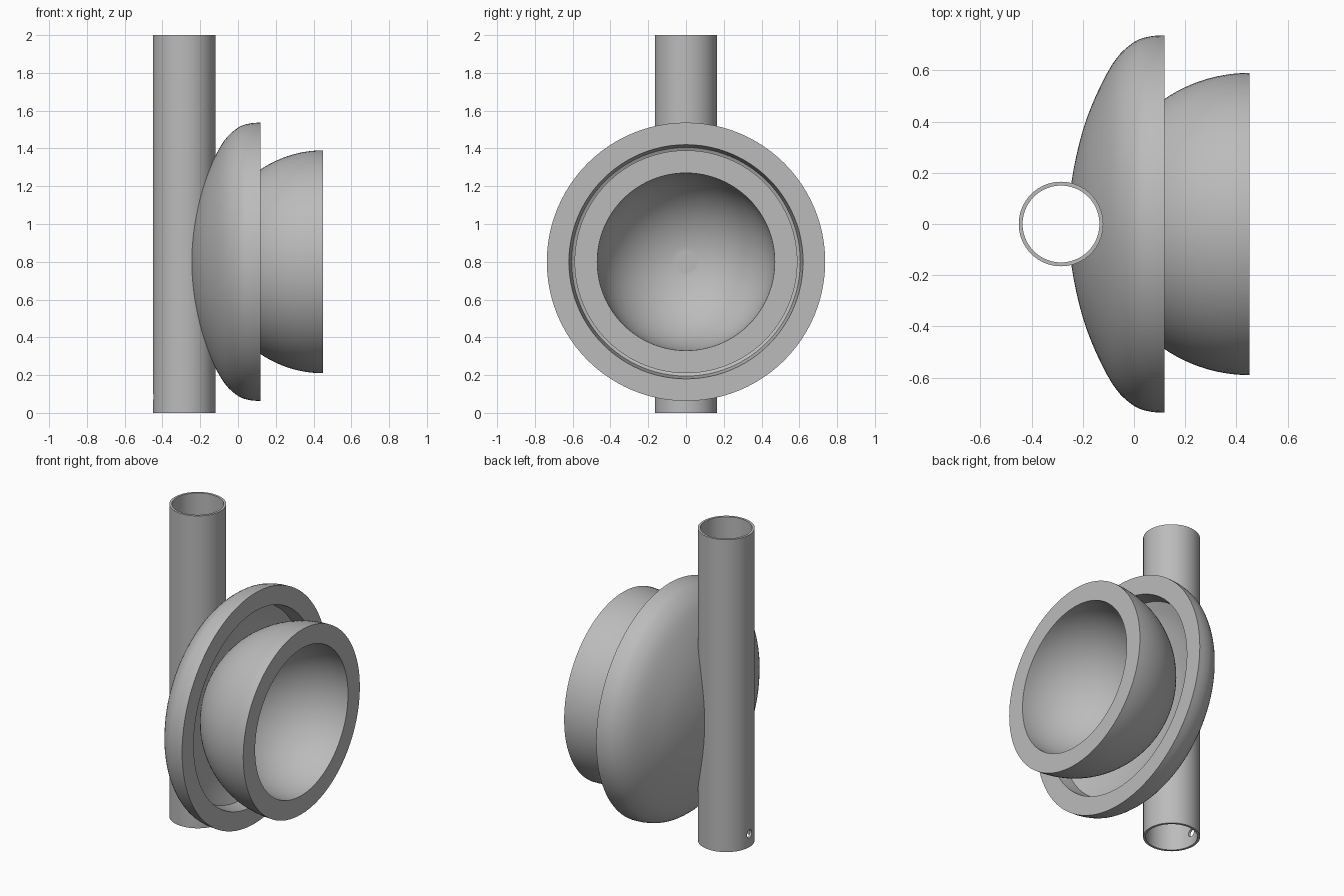
import bpy, math
from math import sin, cos, sqrt, radians

if "Cube" in bpy.data.objects:
    bpy.data.objects.remove(bpy.data.objects["Cube"])

AXIS_Z = 0.8        # height of the dish axis
TUBE_X = -0.285     # centre line of the tube
SEGS = 96

grey = bpy.data.materials.new("plain grey")
grey.use_nodes = True
colour = (0.50, 0.50, 0.50, 1)
grey.diffuse_color = colour
grey.node_tree.nodes["Principled BSDF"].inputs["Base Color"].default_value = colour


def revolve(name, profile, place, closed=False):
    """Turn (along, radius) points round an axis; place maps (along, u, v) to xyz."""
    verts, rings, faces = [], [], []
    for a, r in profile:
        n = 1 if r < 1e-6 else SEGS
        rings.append(range(len(verts), len(verts) + n))
        for k in range(n):
            t = 2 * math.pi * k / SEGS
            verts.append(place(a, r * cos(t), r * sin(t)))
    pairs = list(zip(rings, rings[1:]))
    if closed:
        pairs.append((rings[-1], rings[0]))
    for p, q in pairs:
        for k in range(SEGS):
            j = (k + 1) % SEGS
            loop = [p[k % len(p)], p[j % len(p)], q[j % len(q)], q[k % len(q)]]
            faces.append(list(dict.fromkeys(loop)))
    mesh = bpy.data.meshes.new(name)
    mesh.from_pydata(verts, [], faces)
    mesh.materials.append(grey)
    obj = bpy.data.objects.new(name, mesh)
    bpy.context.collection.objects.link(obj)
    bpy.ops.object.select_all(action='DESELECT')
    obj.select_set(True)
    bpy.context.view_layer.objects.active = obj
    bpy.ops.object.mode_set(mode='EDIT')
    bpy.ops.mesh.select_all(action='SELECT')
    bpy.ops.mesh.normals_make_consistent(inside=False)
    bpy.ops.object.mode_set(mode='OBJECT')
    bpy.ops.object.shade_smooth_by_angle(angle=radians(30))
    return obj


def along_x(a, u, v):
    return (a, u, AXIS_Z + v)


def along_z(a, u, v):
    return (TUBE_X + u, v, a)


def cut(target, cutter):
    mod = target.modifiers.new("cut", 'BOOLEAN')
    mod.operation = 'DIFFERENCE'
    mod.solver = 'EXACT'
    mod.object = cutter
    bpy.context.view_layer.objects.active = target
    bpy.ops.object.modifier_apply(modifier=mod.name)
    bpy.data.objects.remove(cutter)
    target.select_set(True)
    bpy.ops.object.shade_smooth_by_angle(angle=radians(30))


def smooth_path(points, steps=4):
    """Catmull-Rom curve through a few profile points."""
    out = []
    ext = [points[0]] + points + [points[-1]]
    for p0, p1, p2, p3 in zip(ext, ext[1:], ext[2:], ext[3:]):
        for s in range(steps):
            t = s / steps
            out.append(tuple(
                b + t * (c - a) / 2 + t * t * (a - 2.5 * b + 2 * c - d / 2)
                + t ** 3 * (1.5 * (b - c) + (d - a) / 2)
                for a, b, c, d in zip(p0, p1, p2, p3)))
    return out + [points[-1]]


# Upright tube, open at both ends, with a small hole near the foot
tube = revolve("tube", [(0, 0.165), (2, 0.165), (2, 0.15), (0, 0.15)], along_z, closed=True)
hole = revolve("hole_cutter", [(-0.5, 0), (-0.5, 0.025), (-0.38, 0.025), (-0.38, 0)],
               lambda a, u, v: (a, u, 0.085 + v))
cut(tube, hole)

# Wide saucer: rounded back, flat rim, shallow hollow
back = smooth_path([(-0.25, 0), (-0.243, 0.17), (-0.2, 0.365), (-0.14, 0.52),
                    (-0.07, 0.645), (0, 0.71), (0.06, 0.732), (0.12, 0.737)])
hollow = smooth_path([(0.03, 0.605), (-0.01, 0.52), (-0.04, 0.42), (-0.065, 0.3), (-0.1, 0)])
saucer = revolve("saucer", back + [(0.12, 0.62)] + hollow, along_x)
bore = revolve("bore_cutter", [(-0.1, 0), (-0.1, 0.157), (2.1, 0.157), (2.1, 0)], along_z)
cut(saucer, bore)

# Hemispherical cup set into the saucer, with a small flat at the bottom
RIM_X, OUTER, INNER, FLAT = 0.45, 0.59, 0.47, 0.06


def bowl_arc(radius, flat, steps=24):
    start = math.asin(flat / radius)
    angles = [start + (math.pi / 2 - start) * i / steps for i in range(steps + 1)]
    return [(RIM_X - radius * cos(a), radius * sin(a)) for a in angles]


outside = bowl_arc(OUTER, 0.14)
inside = bowl_arc(INNER, FLAT)[::-1]
revolve("cup", [(outside[0][0], 0)] + outside + inside + [(inside[-1][0], 0)], along_x)

# Thin round plate on the flat of the cup
base = inside[-1][0]
revolve("centre_plate", [(base - 0.002, 0), (base - 0.002, FLAT), (base + 0.004, FLAT),
                         (base + 0.004, 0)], along_x)
